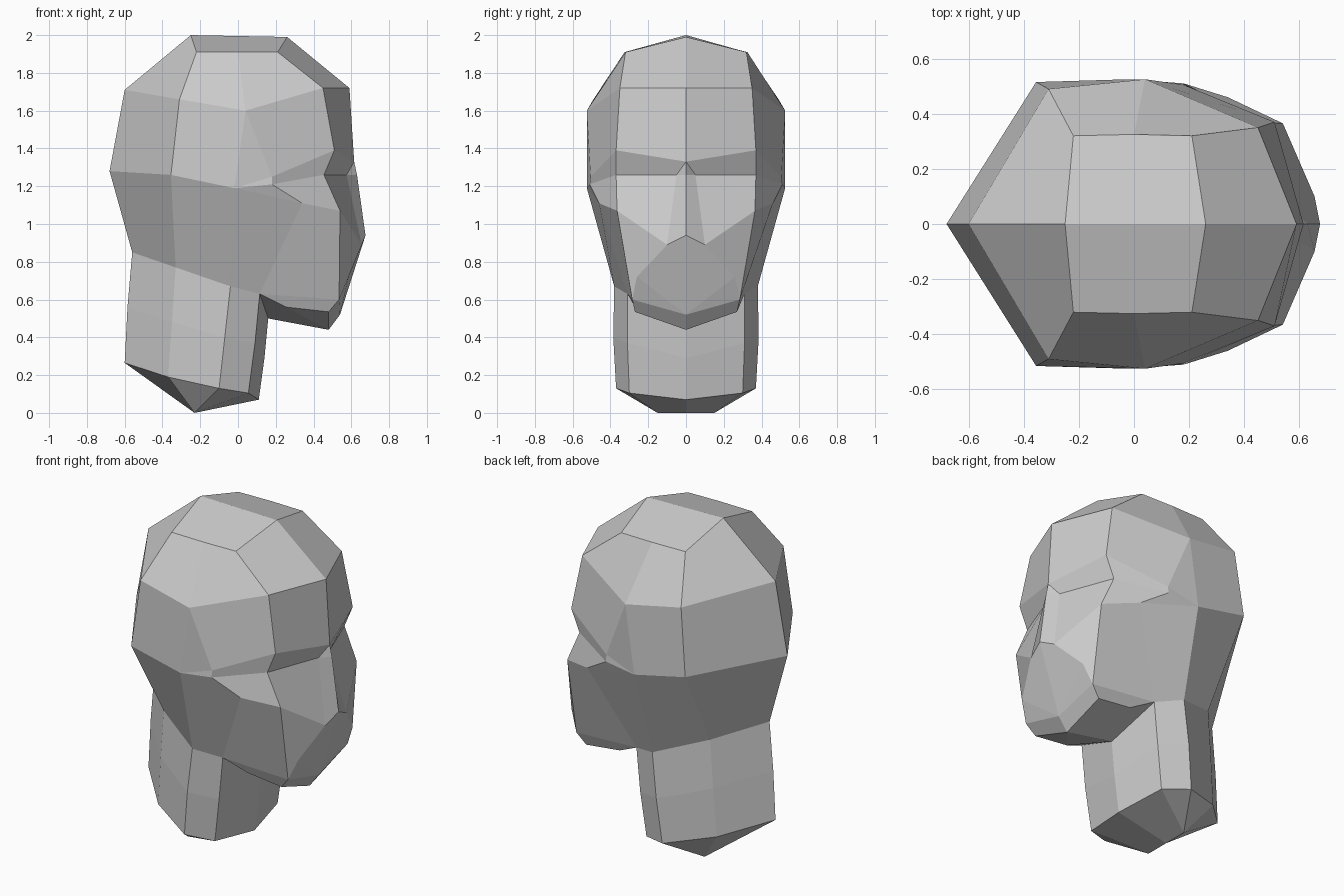
import bpy, bmesh

if "Cube" in bpy.data.objects:
    bpy.data.objects.remove(bpy.data.objects["Cube"])

bm = bmesh.new()
verts = {}


def vert(p):
    if p not in verts:
        verts[p] = bm.verts.new(p)
    return verts[p]


def patch(*points):
    """One face plus its mirror image across y = 0; repeated points collapse."""
    pts = list(dict.fromkeys(points))
    if len(pts) < 3:
        return
    for s in (1, -1):
        bm.faces.new([vert((x, y * s, z)) for x, y, z in pts[::s]])


def loft(*rows):
    """Strips of faces between successive half rings, listed back to front."""
    for a, b in zip(rows, rows[1:]):
        for i in range(len(a) - 1):
            patch(a[i], a[i + 1], b[i + 1], b[i])


# Cranium half rings
crown_back, crown_front = (-.25, 0, 2.0), (.26, 0, 1.99)
crown_mid = (0, .325, 1.91)
crown = [crown_back, (-.22, .32, 1.91), crown_mid, crown_mid,
         (.21, .32, 1.91), crown_front, crown_front]
temple = (.04, .525, 1.6)
forehead = (.59, 0, 1.72)
upper = [(-.6, 0, 1.71), (-.31, .49, 1.66), temple, temple,
         (.45, .35, 1.72), forehead, forehead]
patch(crown[0], crown[1], crown[2], crown[4], crown[5])

# Face half rings: brow, eye line, cheek and muzzle, jaw
skull_back = [(-.68, 0, 1.28), (-.355, .515, 1.26), (-.02, .525, 1.19)]
brow_mid = (.615, 0, 1.33)
brow = skull_back + [(.18, .505, 1.25), (.51, .37, 1.39), brow_mid, brow_mid]
eye = skull_back + [(.18, .51, 1.21), (.455, .37, 1.26), (.575, .05, 1.26), (.63, 0, 1.26)]
cheek = skull_back + [(.34, .46, 1.11), (.54, .365, 1.07), (.655, .1, .89), (.675, 0, .94)]
nape = [(-.56, 0, .85), (-.33, .24, .77), (-.04, .38, .67)]
jaw_back, jaw_front, chin = (.115, .31, .63), (.535, .285, .60), (.54, 0, .52)
jaw = nape + [jaw_back, jaw_front, (.585, .26, .72), chin]
jaw_rim = nape + [jaw_back, jaw_front, jaw_front, chin]
loft(crown, upper, brow, eye, cheek, jaw, jaw_rim)

# Underside of the jaw
jaw_low, chin_side, chin_low = (.255, .27, .56), (.48, .27, .535), (.48, 0, .44)
throat = (.16, 0, .50)
patch(jaw_back, jaw_front, chin_side, jaw_low)
patch(jaw_front, chin, chin_low, chin_side)
patch(jaw_low, chin_side, chin_low)
patch(jaw_back, jaw_low, chin_low, throat)

# Neck with pointed base
neck_top = nape + [jaw_back, throat]
neck_mid = [(-.585, 0, .56), (-.35, .24, .48), (-.07, .385, .40), (.09, .31, .37), (.14, 0, .29)]
neck_end = [(-.6, 0, .265), (-.37, .235, .19), (-.1, .37, .13), (.055, .3, .105), (.11, 0, .07)]
tip, base = (-.23, .15, 0), (-.23, 0, 0)
loft(neck_top, neck_mid, neck_end, [base, tip, tip, tip, base])

bmesh.ops.recalc_face_normals(bm, faces=bm.faces)
mesh = bpy.data.meshes.new("head_and_neck")
bm.to_mesh(mesh)
bm.free()
bpy.context.collection.objects.link(bpy.data.objects.new("head_and_neck", mesh))
